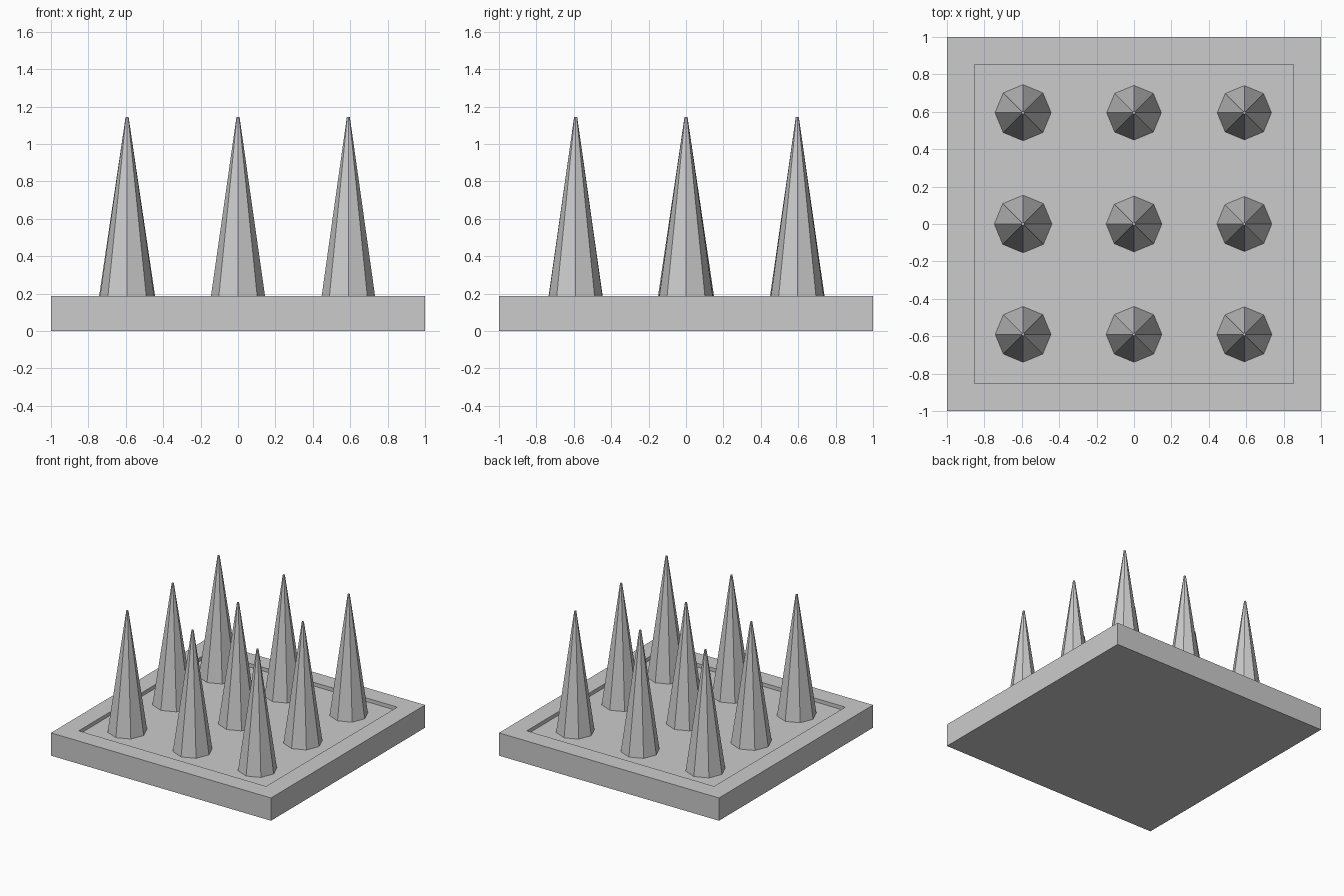
import bpy, bmesh
from mathutils import Matrix

if "Cube" in bpy.data.objects:
    bpy.data.objects.remove(bpy.data.objects["Cube"])

TOP, FLOOR, APEX = 0.187, 0.157, 1.145


def add_object(name, bm):
    mesh = bpy.data.meshes.new(name)
    bm.to_mesh(mesh)
    bm.free()
    obj = bpy.data.objects.new(name, mesh)
    bpy.context.collection.objects.link(obj)
    return obj


# Square base plate with a shallow recess in its top
bm = bmesh.new()
bmesh.ops.create_cube(bm, size=1, matrix=Matrix.Translation((0, 0, TOP / 2))
                      @ Matrix.Diagonal((2, 2, TOP, 1)))
bm.normal_update()
top = max(bm.faces, key=lambda f: f.calc_center_median().z)
bmesh.ops.inset_region(bm, faces=[top], thickness=0.21)
floor = bmesh.ops.extrude_discrete_faces(bm, faces=[top])["faces"][0]
for v in floor.verts:
    v.co.z = FLOOR
bmesh.ops.recalc_face_normals(bm, faces=bm.faces)
add_object("base_plate", bm)

# Three by three grid of eight-sided spikes, slightly varied in width
radii = [[0.149, 0.149, 0.147],
         [0.154, 0.149, 0.147],
         [0.150, 0.146, 0.145]]
for row, y in enumerate((-0.59, 0, 0.595)):
    for col, x in enumerate((-0.593, 0, 0.59)):
        bm = bmesh.new()
        bmesh.ops.create_cone(bm, cap_ends=True, segments=8,
                              radius1=radii[row][col], radius2=0.008,
                              depth=APEX - FLOOR)
        spike = add_object(f"spike_{row}_{col}", bm)
        spike.location = (x, y, (APEX + FLOOR) / 2)
